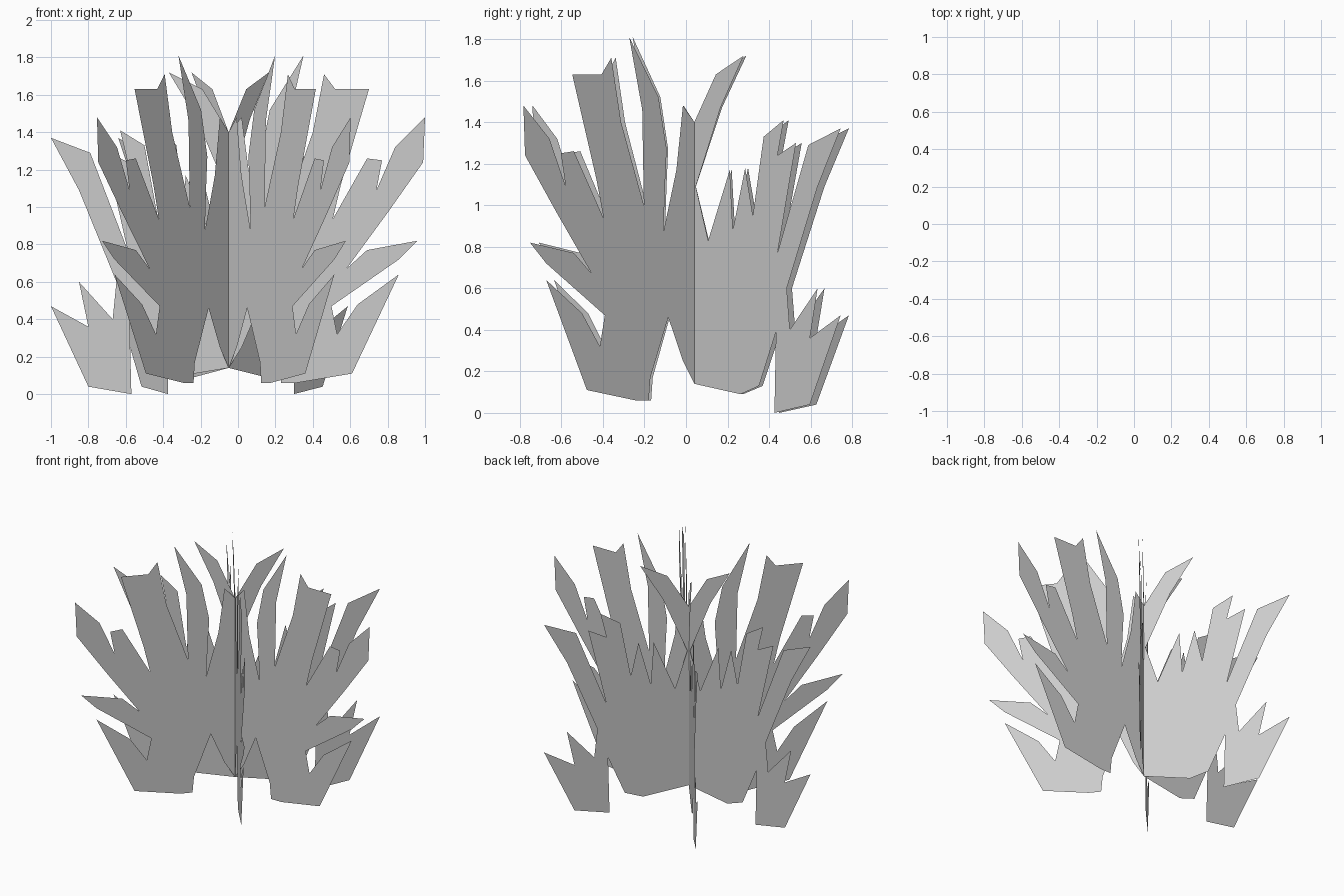
import bpy
import bmesh
import math
from mathutils import Matrix, Vector
from mathutils.geometry import tessellate_polygon

default_cube = bpy.data.objects.get("Cube")
if default_cube:
    bpy.data.objects.remove(default_cube, do_unlink=True)


def flat_material(name, colour):
    """Create one plain colour that shows in viewport and render."""
    material = bpy.data.materials.new(name)
    material.use_nodes = True
    material.diffuse_color = colour
    shader = next(node for node in material.node_tree.nodes
                  if node.type == 'BSDF_PRINCIPLED')
    shader.inputs["Base Color"].default_value = colour
    return material


leaf_grey = flat_material("leaf grey", (0.6, 0.6, 0.6, 1))

# Outlines run from the spine's foot, round the outside, to the spine's top.
# Points are (distance from spine, height) in hundredths.
SPINE_FOOT, SPINE_TOP = (0, 14), (0, 140)

# Tall half, one row for each frond
tall_foot = [(7, 25), (16, 46), (27, 17), (28, 6), (36, 6), (66, 11)]
tall_low_frond = [(91, 64), (69, 48), (58, 32), (55, 47)]
tall_side_frond = [(91, 72), (101, 82), (74, 77), (63, 67)]
tall_outer_frond = [(85, 97), (104, 124), (105, 148), (89, 132), (79, 109)]
tall_small_frond = [(82, 125), (74, 126), (48, 80), (49, 65)]
tall_broad_frond = [(60, 112), (75, 163), (57, 163), (51, 171), (45, 140), (31, 100)]
tall_peak_frond = [(32, 146), (40, 181), (22, 152), (17, 127), (18, 110), (19, 87)]
tall_inner_frond = [(11, 117), (7, 148)]
TALL_HALF = (tall_foot + tall_low_frond + tall_side_frond + tall_outer_frond
             + tall_small_frond + tall_broad_frond + tall_peak_frond
             + tall_inner_frond)

# Short half, one row for each frond
short_foot = [(30, 9), (42, 13), (53, 39), (52, 0), (75, 4)]
short_low_frond = [(95, 47), (75, 36), (80, 60), (62, 40), (60, 60)]
short_outer_frond = [(80, 109), (95, 137), (74, 129), (54, 77)]
short_forked_frond = [(66, 130), (54, 124), (58, 141), (45, 133), (38, 95)]
short_small_fronds = [(33, 118), (25, 88), (23, 117), (9, 83)]
short_peak_frond = [(1, 109), (17, 147), (32, 172), (14, 163)]
SHORT_HALF = (short_foot + short_low_frond + short_outer_frond
              + short_forked_frond + short_small_fronds + short_peak_frond)


def leaf_card(name, degrees):
    """Build one upright sheet: tall half outward, short half opposite."""
    mesh = bpy.data.meshes.new(name)
    bm = bmesh.new()
    foot, top = [bm.verts.new((x / 100, 0, z / 100))
                 for x, z in (SPINE_FOOT, SPINE_TOP)]
    for outline, side in ((TALL_HALF, 1), (SHORT_HALF, -1)):
        edge = [bm.verts.new((side * u / 100, 0, z / 100)) for u, z in outline]
        loop = [foot] + edge + [top]
        # Fill the deeply notched outline with triangles
        flat = [Vector((v.co.x, v.co.z, 0)) for v in loop]
        for corners in tessellate_polygon([flat]):
            bm.faces.new([loop[i] for i in corners])
    bmesh.ops.recalc_face_normals(bm, faces=bm.faces[:])
    # Swing the sheet round the shared spine
    spine = Vector((-0.05, 0.04, 0))
    turn = Matrix.Rotation(math.radians(degrees), 4, 'Z')
    bm.transform(Matrix.Translation(spine) @ turn)
    bm.to_mesh(mesh)
    bm.free()
    mesh.materials.append(leaf_grey)
    card = bpy.data.objects.new(name, mesh)
    bpy.context.collection.objects.link(card)
    return card


# Three sheets crossing at the spine
for card_name, angle in (("cross_leaf_card", 0),
                         ("left_leaf_card", -51.6),
                         ("right_leaf_card", -132.1)):
    leaf_card(card_name, angle)
